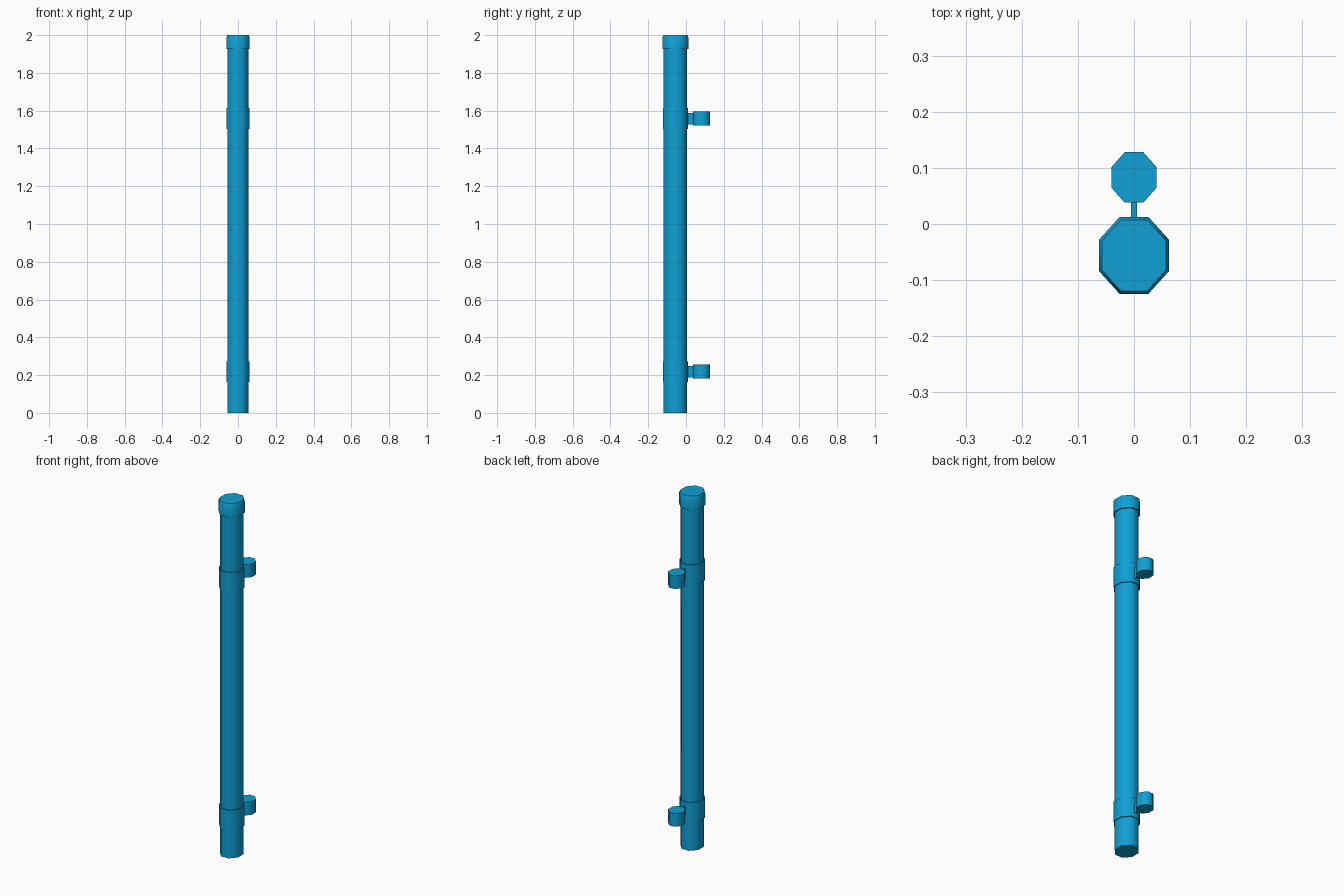
import bpy
import math

cube = bpy.data.objects.get("Cube")
if cube:
    bpy.data.objects.remove(cube, do_unlink=True)

blue = bpy.data.materials.new("pipe blue")
blue.use_nodes = True
colour = (0.005, 0.35, 0.66, 1)
blue.diffuse_color = colour
blue.node_tree.nodes["Principled BSDF"].inputs["Base Color"].default_value = colour

SIDES = 8
PIPE_Y = -0.056


def prism(name, y, profile):
    """Stack of slightly oval octagons; profile holds (half x, half y, z)."""
    verts, faces = [], []
    for hx, hy, z in profile:
        for i in range(SIDES):
            a = math.tau * (i + 0.5) / SIDES
            k = math.cos(math.pi / SIDES)
            verts.append((hx * math.cos(a) / k, y + hy * math.sin(a) / k, z))
    for r in range(len(profile) - 1):
        for i in range(SIDES):
            j = (i + 1) % SIDES
            b, t = r * SIDES, (r + 1) * SIDES
            faces.append((b + i, b + j, t + j, t + i))
    faces.append(tuple(reversed(range(SIDES))))
    faces.append(tuple(range(len(verts) - SIDES, len(verts))))
    mesh = bpy.data.meshes.new(name)
    mesh.from_pydata(verts, [], faces)
    obj = bpy.data.objects.new(name, mesh)
    bpy.context.collection.objects.link(obj)
    mesh.materials.append(blue)
    bpy.ops.object.select_all(action='DESELECT')
    obj.select_set(True)
    bpy.context.view_layer.objects.active = obj
    bpy.ops.object.shade_smooth_by_angle(angle=math.radians(50))
    return obj


# Main pipe and its chamfered end cap
prism("main_pipe", PIPE_Y, [(0.056, 0.062, 0), (0.056, 0.062, 1.95)])
prism("end_cap", PIPE_Y, [(0.062, 0.0685, 1.926), (0.062, 0.0685, 1.988),
                          (0.057, 0.063, 2.0)])

# Two wall brackets: collar, thin web and mounting stub
for label, z in (("lower", 0.218), ("upper", 1.558)):
    prism(label + "_collar", PIPE_Y, [(0.061, 0.067, z - 0.055), (0.061, 0.067, z + 0.055)])
    prism(label + "_stub", 0.083, [(0.04, 0.045, z - 0.037), (0.04, 0.045, z + 0.037)])
    bpy.ops.mesh.primitive_cube_add(size=1, location=(0, 0.023, z))
    web = bpy.context.object
    web.name = label + "_web"
    web.scale = (0.01, 0.05, 0.06)
    web.data.materials.append(blue)
